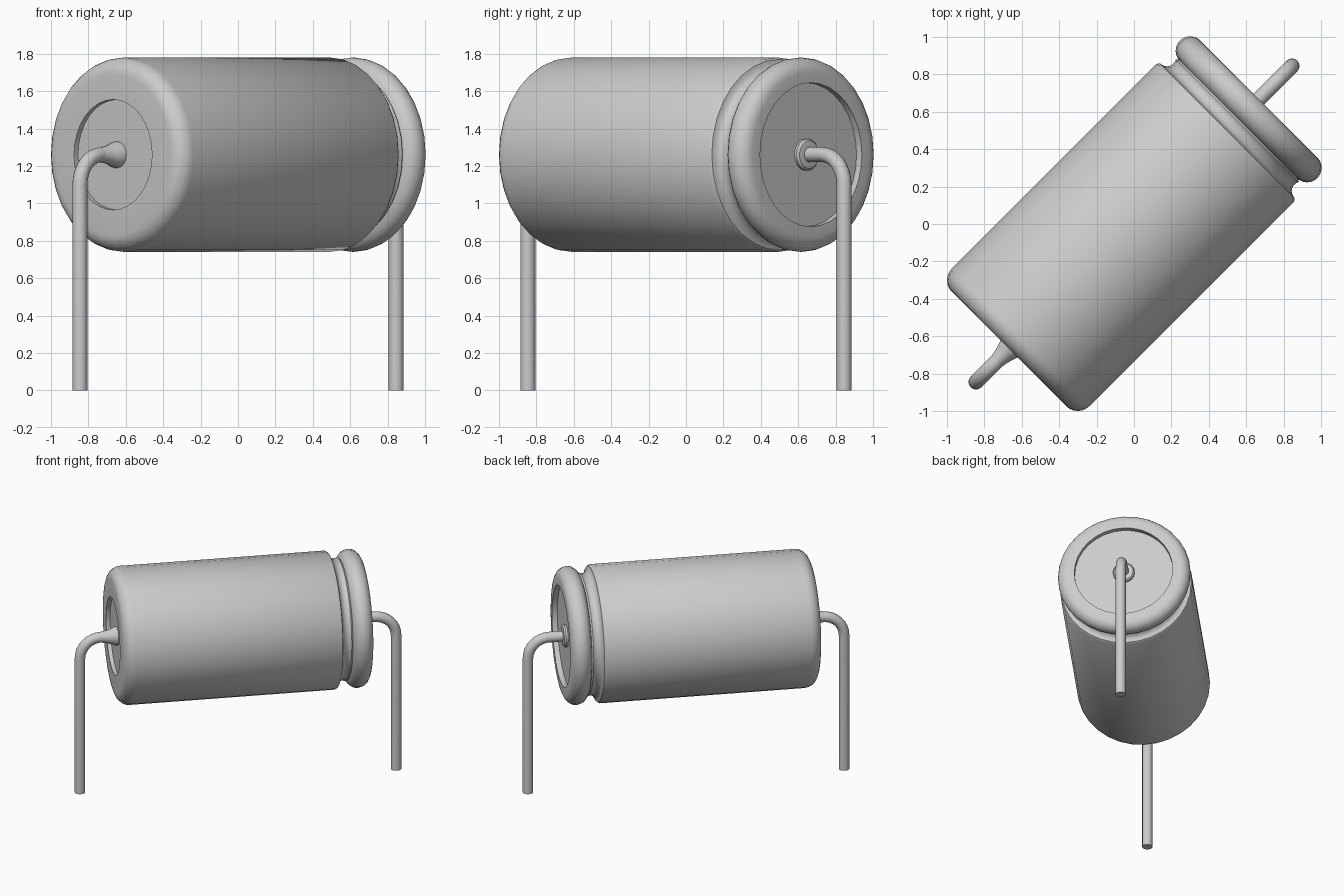
import bpy, bmesh
from math import sin, cos, pi, radians
from mathutils import Vector

if "Cube" in bpy.data.objects:
    bpy.data.objects.remove(bpy.data.objects["Cube"])

AXIS_Z = 1.26      # height of the can axis
RADIUS = 0.52      # can radius
END = 0.945        # half length of the can
WIRE = 0.04        # lead radius

grey = bpy.data.materials.new("plain grey")
grey.use_nodes = True
colour = (0.6, 0.6, 0.6, 1)
grey.diffuse_color = colour
grey.node_tree.nodes["Principled BSDF"].inputs["Base Color"].default_value = colour


def arc(cx, cy, r, start, stop, steps):
    """Points on an arc, angles in degrees."""
    angles = [radians(start + (stop - start) * i / steps) for i in range(steps + 1)]
    return [(cx + r * cos(a), cy + r * sin(a)) for a in angles]


def skin(name, rings, angle=35):
    """Join rings of points into a capped solid lying on the diagonal axis."""
    bm = bmesh.new()
    loops = [[bm.verts.new(p) for p in ring] for ring in rings]
    n = len(loops[0])
    for a, b in zip(loops, loops[1:]):
        for i in range(n):
            j = (i + 1) % n
            bm.faces.new((a[i], a[j], b[j], b[i]))
    bm.faces.new(loops[0])
    bm.faces.new(loops[-1])
    bmesh.ops.recalc_face_normals(bm, faces=bm.faces)
    mesh = bpy.data.meshes.new(name)
    bm.to_mesh(mesh)
    bm.free()
    mesh.materials.append(grey)
    ob = bpy.data.objects.new(name, mesh)
    bpy.context.collection.objects.link(ob)
    ob.location.z = AXIS_Z
    ob.rotation_euler.z = pi / 4
    bpy.ops.object.select_all(action="DESELECT")
    ob.select_set(True)
    bpy.context.view_layer.objects.active = ob
    bpy.ops.object.shade_smooth_by_angle(angle=radians(angle))
    return ob


def lathe(name, profile, sides=32):
    """Revolve (position, radius) pairs around the can axis."""
    turn = [2 * pi * i / sides for i in range(sides)]
    return skin(name, [[(u, r * cos(t), r * sin(t)) for t in turn] for u, r in profile])


def lead(name, side, sides=16):
    """Wire leaving the can end, bending down to the ground."""
    bend, drop = 0.16, 1.195
    path = [(0.9, 0, 0)]
    path += [(x, z, a) for (x, z), a in zip(arc(drop - bend, -bend, bend, 90, 0, 8),
                                          [pi / 2 * i / 8 for i in range(9)])]
    path.append((drop, -AXIS_Z, pi / 2))
    rings = []
    for x, z, a in path:
        normal = Vector((side * sin(a), 0, cos(a)))
        centre = Vector((side * x, 0, z))
        rings.append([centre + WIRE * (cos(t) * normal + sin(t) * Vector((0, 1, 0)))
                      for t in (2 * pi * i / sides for i in range(sides))])
    return skin(name, rings)


# Can: recessed front face, rounded edge, straight wall, crimp groove, rolled rim
corner, roll = 0.087, 0.078
can = [(-END + 0.03, 0.295), (-END, 0.295)]
can += arc(-END + corner, RADIUS - corner, corner, 180, 90, 6)
can += [(0.69, RADIUS), (0.705, 0.51)]
can += arc(0.755, 0.505, 0.048, 190, 300, 6)
can += arc(END - roll, RADIUS - roll, roll, 170, 0, 10)
can += [(END, 0.385), (END - 0.04, 0.385)]
lathe("can", can)

# Collars where the leads leave the can
lathe("front_collar", [(-0.9, 0.072), (-0.935, 0.07), (-0.965, 0.057),
                       (-1.0, 0.047), (-1.04, WIRE)], 16)
lathe("back_collar", [(0.89, 0.085), (0.92, 0.085), (0.932, 0.075), (0.935, 0.055)], 16)

lead("front_lead", -1)
lead("back_lead", 1)
